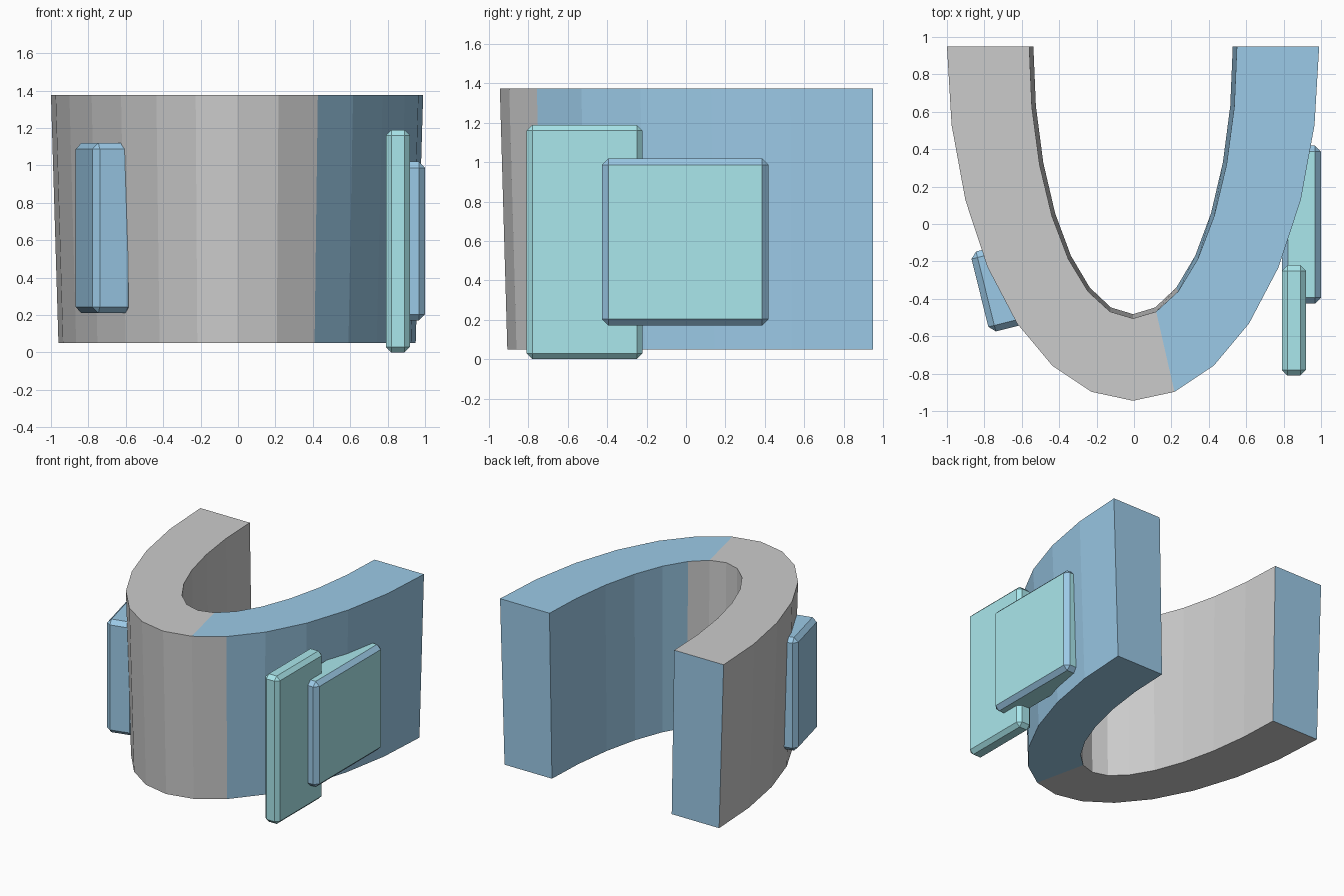
import bpy, bmesh
from math import sin, cos, pi, radians
from mathutils import Matrix

if "Cube" in bpy.data.objects:
    bpy.data.objects.remove(bpy.data.objects["Cube"])


def material(name, rgb):
    m = bpy.data.materials.new(name)
    m.diffuse_color = (*rgb, 1)
    m.use_nodes = True
    m.node_tree.nodes["Principled BSDF"].inputs["Base Color"].default_value = m.diffuse_color
    return m


GREY = material("grey", (0.8, 0.8, 0.8))
BLUE = material("blue", (0.33, 0.59, 0.8))
CYAN = material("cyan", (0.4, 0.8, 0.84))


def finish(name, bm, mats):
    bmesh.ops.recalc_face_normals(bm, faces=bm.faces)
    me = bpy.data.meshes.new(name)
    bm.to_mesh(me)
    bm.free()
    for m in mats:
        me.materials.append(m)
    ob = bpy.data.objects.new(name, me)
    bpy.context.collection.objects.link(ob)
    return ob


def plate(name, center, size, bevel, mats, angle=0, blue_face=None):
    """Chamfered slab; slot 0 = flat sides, last slot = chamfers."""
    bm = bmesh.new()
    bmesh.ops.create_cube(bm, size=1)
    bmesh.ops.scale(bm, vec=size, verts=bm.verts)
    bmesh.ops.bevel(bm, geom=bm.edges[:], offset=bevel, segments=1,
                    affect='EDGES', clamp_overlap=True)
    bm.normal_update()
    for f in bm.faces:
        flat = max(abs(c) for c in f.normal) > 0.99
        front = blue_face is not None and f.normal.dot(blue_face) > 0.99
        f.material_index = 0 if flat and not front else len(mats) - 1
    bmesh.ops.transform(bm, verts=bm.verts,
                        matrix=Matrix.Translation(center) @ Matrix.Rotation(radians(angle), 4, 'Z'))
    return finish(name, bm, mats)


# Horseshoe band: half ellipse with slightly tapered walls
SEG, CX, BACK = 14, -0.005, 0.95
rings = [  # x radius, y radius, z : outer bottom, outer top, inner top, inner bottom
    (0.955, 1.857, 0.05), (0.995, 1.895, 1.375),
    (0.555, 1.455, 1.375), (0.533, 1.432, 0.05)]
bm = bmesh.new()
sections = []
for i in range(SEG + 1):
    a = pi * (i / SEG - 0.5)
    sections.append([bm.verts.new((CX + rx * sin(a), BACK - ry * cos(a), z))
                     for rx, ry, z in rings])
for i in range(SEG):
    for j in range(4):
        k = (j + 1) % 4
        f = bm.faces.new((sections[i][j], sections[i][k],
                          sections[i + 1][k], sections[i + 1][j]))
        # top and bottom turn blue one segment earlier than the walls
        f.material_index = int(i >= SEG // 2 + (1 if j % 2 else 2))
for s in (sections[0], sections[-1]):
    bm.faces.new(s).material_index = 1
finish("curved_band", bm, [GREY, BLUE])

# Side plates
plate("tall_side_plate", (0.855, -0.515, 0.595), (0.13, 0.59, 1.19), 0.03, [CYAN])
plate("square_side_plate", (0.895, -0.003, 0.595), (0.21, 0.846, 0.85), 0.033,
      [CYAN, BLUE], blue_face=Matrix.Identity(3)[1] * -1)
plate("left_side_plate", (-0.717, -0.342, 0.665), (0.22, 0.44, 0.91), 0.033, [BLUE], angle=13.9)
